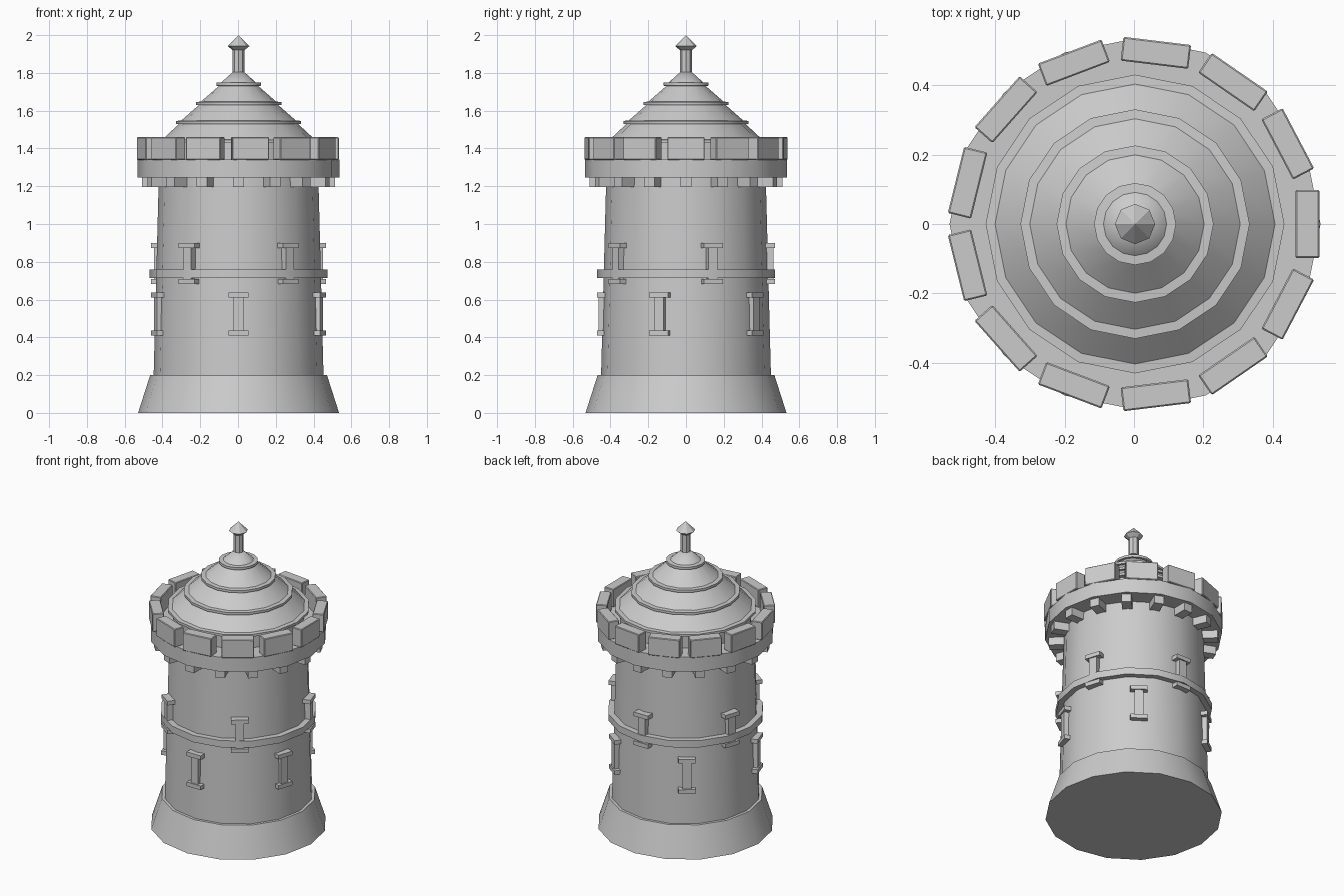
import bpy, bmesh, math
from mathutils import Matrix, Vector

if "Cube" in bpy.data.objects:
    bpy.data.objects.remove(bpy.data.objects["Cube"])

SHIFT = 0.003  # keeps the uneven battlement ring centred on x

stone = bpy.data.materials.new("grey_stone")
stone.diffuse_color = (0.6, 0.6, 0.6, 1)
stone.use_nodes = True
stone.node_tree.nodes["Principled BSDF"].inputs["Base Color"].default_value = stone.diffuse_color


def finish(name, bm):
    bmesh.ops.recalc_face_normals(bm, faces=bm.faces)
    me = bpy.data.meshes.new(name)
    bm.to_mesh(me)
    bm.free()
    me.materials.append(stone)
    me.shade_smooth()
    me.set_sharp_from_angle(angle=math.radians(28))
    ob = bpy.data.objects.new(name, me)
    ob.location.x = SHIFT
    bpy.context.collection.objects.link(ob)
    return ob


def lathe(name, profile, sides=16):
    """Closed solid of revolution from (radius, z) points, bottom to top."""
    bm = bmesh.new()
    rings = []
    for r, z in profile:
        if r == 0:
            rings.append([bm.verts.new((0, 0, z))])
        else:
            rings.append([bm.verts.new((r * math.cos(a), r * math.sin(a), z))
                          for a in (2 * math.pi * i / sides for i in range(sides))])
    for lo, hi in zip(rings, rings[1:]):
        for i in range(sides):
            j = (i + 1) % sides
            if len(hi) == 1:
                bm.faces.new((lo[i], lo[j], hi[0]))
            else:
                bm.faces.new((lo[i], lo[j], hi[j], hi[i]))
    bm.faces.new(rings[0][::-1])
    if len(rings[-1]) > 1:
        bm.faces.new(rings[-1])
    return finish(name, bm)


def radial_boxes(name, count, start, boxes, bevel=0):
    """Repeat boxes (r_in, r_out, width, z0, z1) around the tower axis."""
    bm = bmesh.new()
    for k in range(count):
        rot = Matrix.Rotation(math.radians(start) + 2 * math.pi * k / count, 4, 'Z')
        for r0, r1, w, z0, z1 in boxes:
            mat = (rot @ Matrix.Translation(((r0 + r1) / 2, 0, (z0 + z1) / 2))
                   @ Matrix.Diagonal((r1 - r0, w, z1 - z0, 1)))
            bmesh.ops.create_cube(bm, size=1, matrix=mat)
    if bevel:
        bmesh.ops.bevel(bm, geom=bm.edges[:], offset=bevel, segments=1, affect='EDGES')
    return finish(name, bm)


def window(z0, z1):
    """Slit window surround: a shaft with a lintel and a sill."""
    return [(0.40, 0.462, 0.052, z0 + 0.01, z1 - 0.01),
            (0.40, 0.47, 0.104, z1 - 0.027, z1),
            (0.40, 0.47, 0.104, z0, z0 + 0.027)]


# Walls
lathe("flared_base", [(0.532, 0), (0.468, 0.2)])
lathe("tower_body", [(0.45, 0.19), (0.422, 1.26)])
lathe("middle_band", [(0.472, 0.715), (0.472, 0.76)])
lathe("parapet_ring", [(0.534, 1.247), (0.534, 1.342)])

# Repeated stonework
radial_boxes("corbels", 16, 0, [(0.39, 0.51, 0.06, 1.195, 1.25)])
radial_boxes("merlons", 13, 0, [(0.462, 0.531, 0.196, 1.34, 1.46)], bevel=0.004)
radial_boxes("lower_windows", 5, -90, window(0.41, 0.637))
radial_boxes("upper_windows", 5, -54, window(0.682, 0.9))

# Stepped roof: each tier has a thin lip and a cone set back from it
profile = [(0.40, 1.335), (0.40, 1.43)]
for lip, z, top in ((0.43, 1.43, 0.315), (0.33, 1.53, 0.21), (0.226, 1.63, 0.105), (0.118, 1.732, 0)):
    profile += [(lip, z), (lip, z + 0.016), (lip - 0.027, z + 0.018)]
    profile.append((top, z + 0.1))
lathe("stepped_roof", profile)

# Finial
lathe("finial", [(0.031, 1.80), (0.031, 1.92), (0.058, 1.942), (0, 2.0)], 8)
